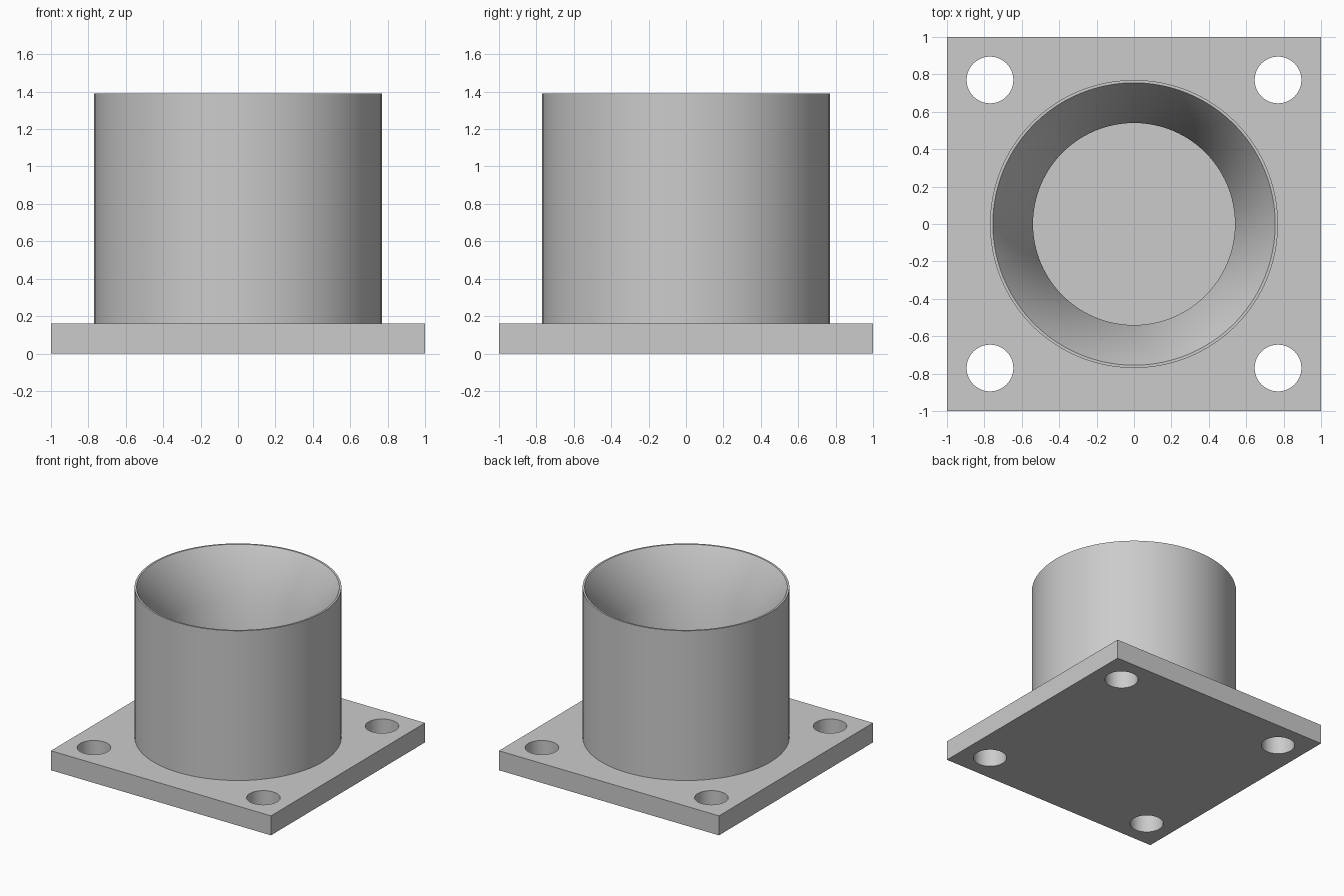
import bpy
import bmesh
import math
from mathutils import Matrix

cube = bpy.data.objects.get("Cube")
if cube:
    bpy.data.objects.remove(cube, do_unlink=True)

PLATE_TOP = 0.16
SEGMENTS = 96

grey = bpy.data.materials.new("light grey")
grey.use_nodes = True
grey.diffuse_color = (0.6, 0.6, 0.6, 1)
grey.node_tree.nodes["Principled BSDF"].inputs["Base Color"].default_value = (0.6, 0.6, 0.6, 1)


def make_object(name, bm):
    mesh = bpy.data.meshes.new(name)
    bmesh.ops.recalc_face_normals(bm, faces=bm.faces)
    bm.to_mesh(mesh)
    bm.free()
    mesh.materials.append(grey)
    obj = bpy.data.objects.new(name, mesh)
    bpy.context.collection.objects.link(obj)
    return obj


def smooth(obj, degrees):
    bpy.ops.object.select_all(action="DESELECT")
    obj.select_set(True)
    bpy.context.view_layer.objects.active = obj
    bpy.ops.object.shade_smooth_by_angle(angle=math.radians(degrees))


# Square base plate
bm = bmesh.new()
bmesh.ops.create_cube(bm, size=1, matrix=Matrix.Translation((0, 0, PLATE_TOP / 2))
                      @ Matrix.Diagonal((2, 2, PLATE_TOP, 1)))
plate = make_object("base_plate", bm)

# Four corner bolt holes cut through the plate
bm = bmesh.new()
for x in (-0.77, 0.77):
    for y in (-0.77, 0.77):
        bmesh.ops.create_cone(bm, cap_ends=True, segments=48, radius1=0.125, radius2=0.125,
                              depth=1, matrix=Matrix.Translation((x, y, 0)))
cutter = make_object("bolt_hole_cutter", bm)
cutter.hide_render = True
cut = plate.modifiers.new("bolt holes", "BOOLEAN")
cut.operation = "DIFFERENCE"
cut.solver = "EXACT"
cut.object = cutter
bpy.context.view_layer.objects.active = plate
bpy.ops.object.modifier_apply(modifier=cut.name)
bpy.data.objects.remove(cutter, do_unlink=True)
smooth(plate, 30)

# Hollow tube: straight outside, thin rim, funnel mouth and straight bore
profile = [(0.77, PLATE_TOP), (0.77, 1.39), (0.755, 1.39), (0.54, 1.03), (0.54, PLATE_TOP)]
bm = bmesh.new()
verts = [bm.verts.new((r, 0, z)) for r, z in profile]
edges = [bm.edges.new(pair) for pair in zip(verts, verts[1:])]
bmesh.ops.spin(bm, geom=verts + edges, axis=(0, 0, 1), cent=(0, 0, 0),
               angle=math.tau, steps=SEGMENTS, use_merge=True)
bmesh.ops.remove_doubles(bm, verts=bm.verts, dist=0.0001)
tube = make_object("funnel_tube", bm)
smooth(tube, 40)
